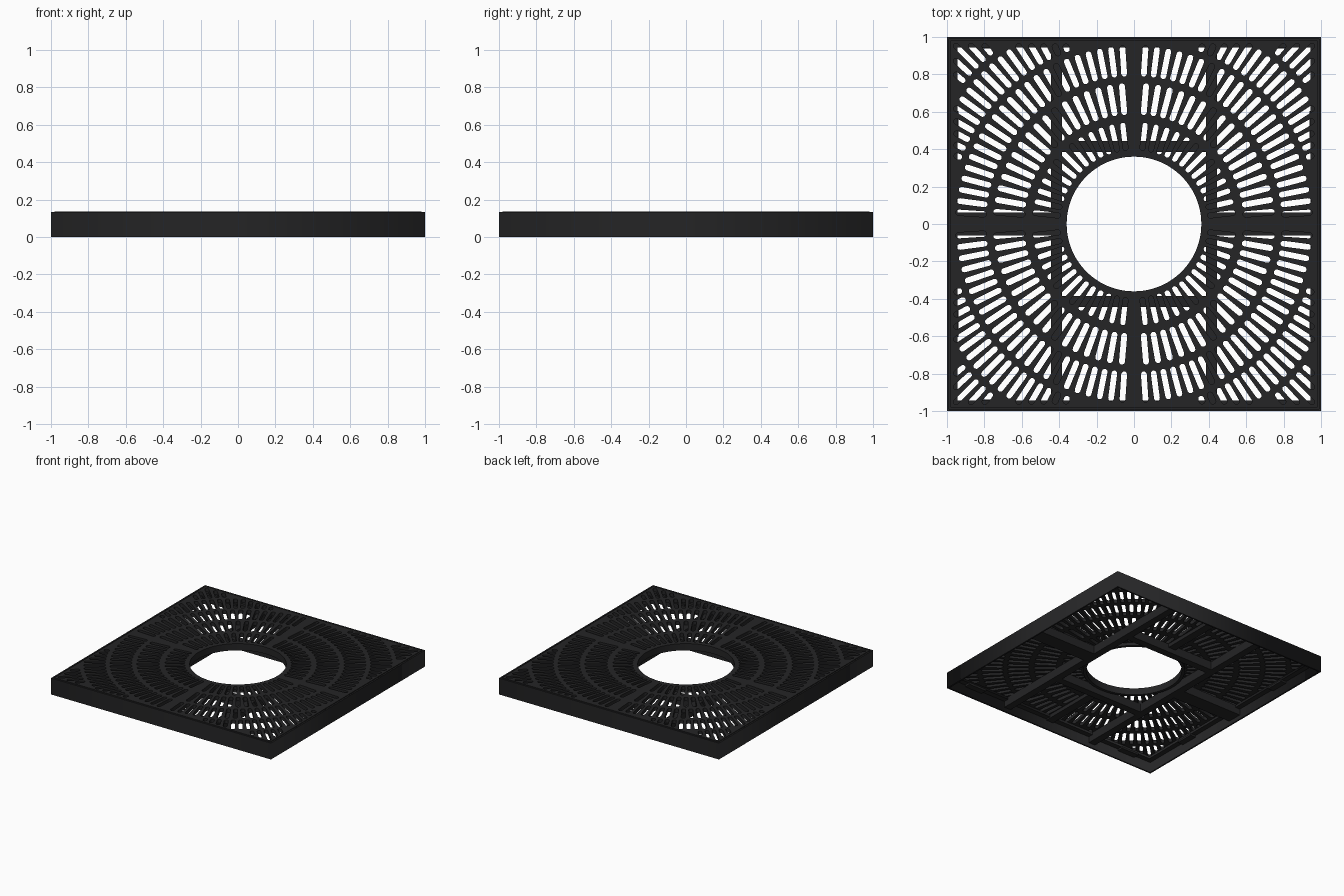
import bpy, math

if "Cube" in bpy.data.objects:
    bpy.data.objects.remove(bpy.data.objects["Cube"])

TOP = 0.135
iron = bpy.data.materials.new("dark_iron")
iron.diffuse_color = (0.018, 0.018, 0.019, 1)
iron.use_nodes = True
iron.node_tree.nodes["Principled BSDF"].inputs["Base Color"].default_value = iron.diffuse_color


def box(name, x0, x1, y0, y1, z0, z1):
    bpy.ops.mesh.primitive_cube_add(size=1, location=((x0 + x1) / 2, (y0 + y1) / 2, (z0 + z1) / 2))
    o = bpy.context.object
    o.name = name
    o.scale = (x1 - x0, y1 - y0, z1 - z0)
    bpy.ops.object.transform_apply(location=False, rotation=False, scale=True)
    o.data.materials.append(iron)
    return o


def sheet(name, loops, z0, z1):
    """Flat plate from an outer loop and hole loops, extruded z0..z1."""
    cu = bpy.data.curves.new(name, 'CURVE')
    cu.dimensions = '2D'
    cu.fill_mode = 'BOTH'
    cu.extrude = (z1 - z0) / 2
    for loop in loops:
        s = cu.splines.new('POLY')
        s.points.add(len(loop) - 1)
        for p, (x, y) in zip(s.points, loop):
            p.co = (x, y, 0, 1)
        s.use_cyclic_u = True
    o = bpy.data.objects.new(name, cu)
    bpy.context.collection.objects.link(o)
    o.location.z = (z0 + z1) / 2
    bpy.ops.object.select_all(action='DESELECT')
    o.select_set(True)
    bpy.context.view_layer.objects.active = o
    bpy.ops.object.convert(target='MESH')
    o = bpy.context.object
    o.data.materials.clear()
    o.data.materials.append(iron)
    return o


def square(h):
    return [(-h, -h), (h, -h), (h, h), (-h, h)]


def circle(r, n=96):
    return [(r * math.cos(2 * math.pi * i / n), r * math.sin(2 * math.pi * i / n)) for i in range(n)]


def slot(a, r0, r1, w, n=5):
    """Round-ended slot along the ray at angle a."""
    pts = []
    for c, start in ((r1 - w, -math.pi / 2), (r0 + w, math.pi / 2)):
        for i in range(n + 1):
            t = start + math.pi * i / n
            u, v = c + w * math.cos(t), w * math.sin(t)
            pts.append((u * math.cos(a) - v * math.sin(a), u * math.sin(a) + v * math.cos(a)))
    return pts


# Slotted grate: (inner radius, outer radius, slots per quadrant, half width)
rings = [(0.395, 0.545, 14, 0.014), (0.585, 0.755, 18, 0.016), (0.79, 0.955, 24, 0.0155),
         (0.985, 1.15, 30, 0.0155), (1.18, 1.36, 36, 0.0145)]
loops = [square(0.982), circle(0.36)]
for r0, r1, n, w in rings:
    for k in range(4 * n):
        if k % n == 0:
            continue
        a = math.pi / 2 * k / n
        limit = 0.962 / max(abs(math.cos(a)), abs(math.sin(a)))
        end = min(r1, limit)
        if end - r0 > 2 * w + 0.006:
            loops.append(slot(a, r0, end, w))
sheet("slotted_grate", loops, 0.105, TOP)

# Rim around the tree opening
sheet("opening_rim", [circle(0.383), circle(0.36)], 0.08, 0.106)

# Outer frame wall and inner support ledge
sheet("frame_wall", [square(1.0), square(0.988)], 0, TOP - 0.001)
sheet("support_ledge", [square(0.989), square(0.945)], 0.085, 0.104)

# Support beams below the grate
for s in (-1, 1):
    a, b = sorted((s * 0.385, s * 0.445))
    box("long_beam", a, b, -0.988, 0.988, 0.035, 0.105)
    box("cross_beam", -0.385, 0.385, a, b, 0.035, 0.105)
    a, b = sorted((s * 0.385, s * 0.988))
    box("middle_beam", a, b, -0.062, 0.062, 0.035, 0.105)
    a, b = sorted((s * 0.445, s * 0.988))
    box("seam_rib", -0.033, 0.033, a, b, 0.075, 0.105)

# Anchor tabs under the ledge
for s in (-1, 1):
    a, b = sorted((s * 0.938, s * 0.988))
    for t in (-1, 1):
        box("side_anchor_tab", a, b, t * 0.53 - 0.075, t * 0.53 + 0.075, 0.07, 0.086)
        box("end_anchor_tab", t * 0.75 - 0.08, t * 0.75 + 0.08, a, b, 0.07, 0.086)
